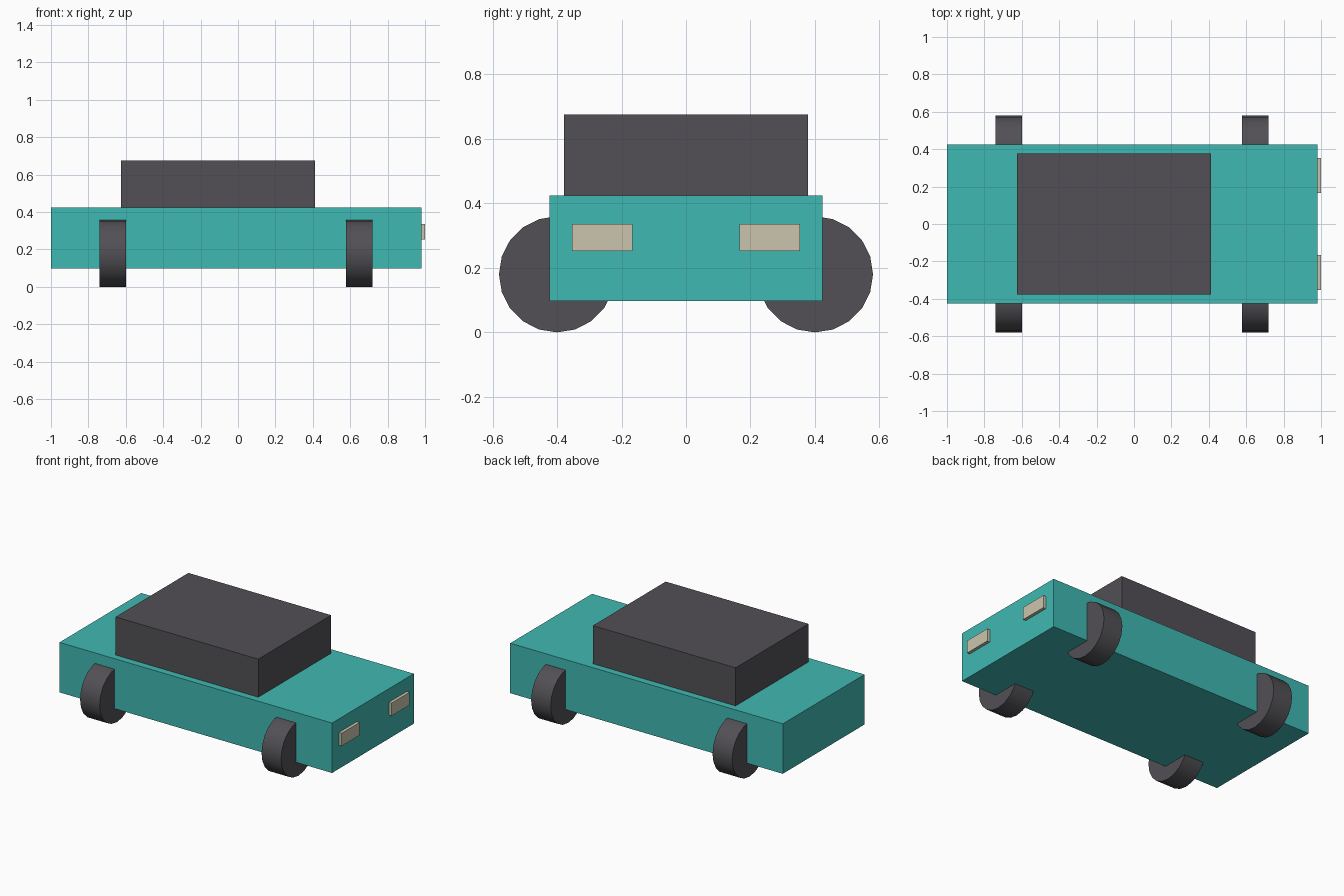
import bpy
import math

if "Cube" in bpy.data.objects:
    bpy.data.objects.remove(bpy.data.objects["Cube"], do_unlink=True)


def material(name, rgb):
    mat = bpy.data.materials.new(name)
    mat.use_nodes = True
    colour = (*rgb, 1.0)
    mat.diffuse_color = colour
    mat.node_tree.nodes["Principled BSDF"].inputs["Base Color"].default_value = colour
    return mat


teal = material("teal paint", (0.051, 0.479, 0.445))
charcoal = material("charcoal", (0.084, 0.080, 0.090))
cream = material("cream lens", (0.590, 0.558, 0.418))


def box(name, low, high, mat):
    centre = [(a + b) / 2 for a, b in zip(low, high)]
    bpy.ops.mesh.primitive_cube_add(size=1, location=centre)
    obj = bpy.context.object
    obj.name = name
    obj.scale = [b - a for a, b in zip(low, high)]
    bpy.ops.object.transform_apply(location=False, rotation=False, scale=True)
    obj.data.materials.append(mat)
    return obj


def wheel(name, x, y):
    # Disc whose axle runs along x
    radius = 0.18
    bpy.ops.mesh.primitive_cylinder_add(
        vertices=20, radius=radius, depth=0.142,
        location=(x, y, radius), rotation=(0, math.pi / 2, 0))
    obj = bpy.context.object
    obj.name = name
    bpy.ops.object.transform_apply(location=False, rotation=True, scale=False)
    obj.data.materials.append(charcoal)
    bpy.ops.object.shade_smooth_by_angle(angle=math.radians(30))


# Body and cabin
box("body", (-1, -0.424, 0.097), (0.98, 0.424, 0.425), teal)
box("cabin", (-0.625, -0.378, 0.425), (0.412, 0.378, 0.675), charcoal)

# Wheels and headlights, one set on each side
for side, label in ((-1, "right"), (1, "left")):
    wheel(f"rear_wheel_{label}", -0.67, side * 0.4)
    wheel(f"front_wheel_{label}", 0.648, side * 0.4)
    inner, outer = sorted((side * 0.166, side * 0.353))
    box(f"headlight_{label}", (0.96, inner, 0.252), (1.0, outer, 0.336), cream)
